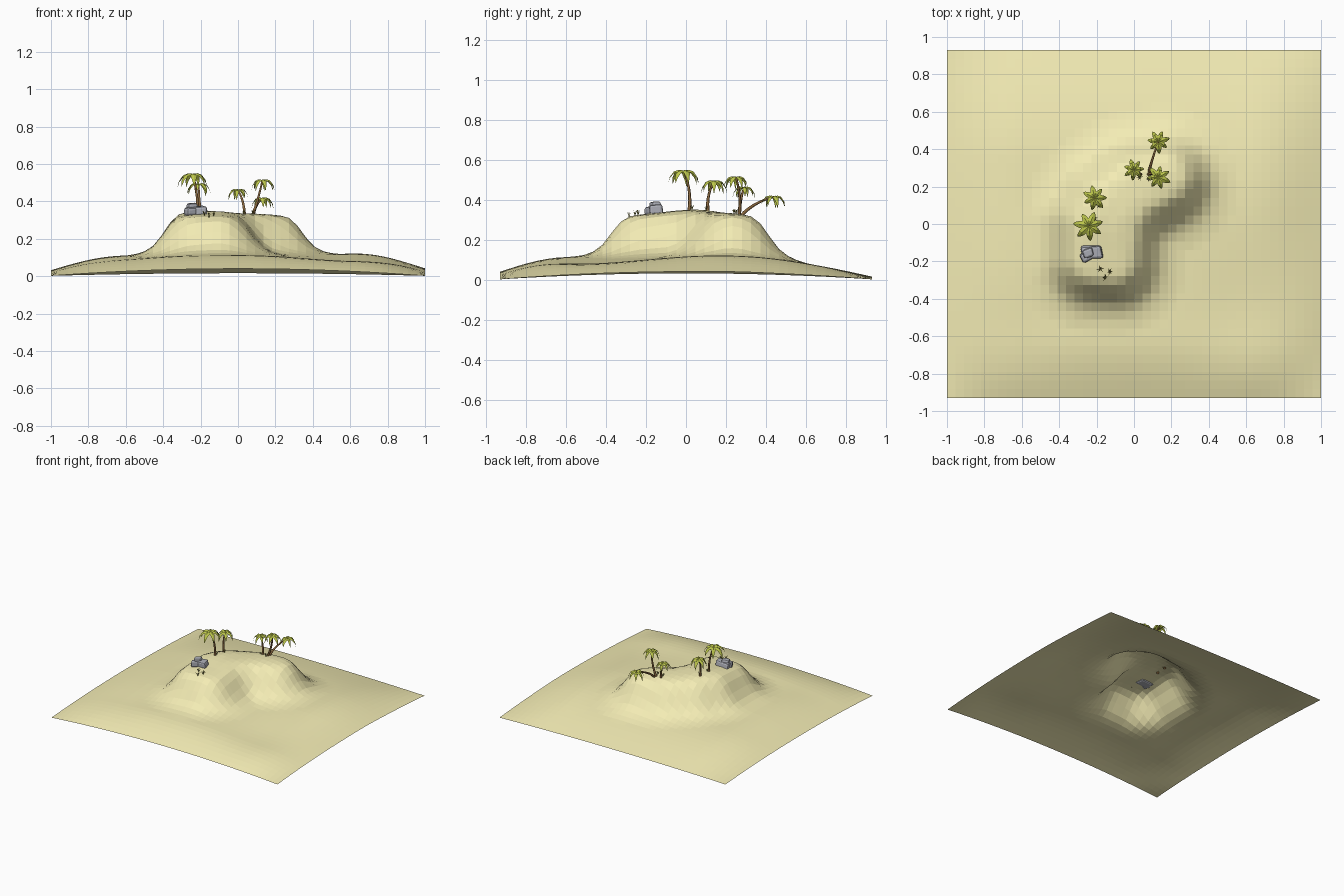
import bpy, bmesh, math, random
from mathutils import Vector

if "Cube" in bpy.data.objects:
    bpy.data.objects.remove(bpy.data.objects["Cube"])

random.seed(4)


def material(name, rgb):
    m = bpy.data.materials.new(name)
    m.diffuse_color = (*rgb, 1)
    m.use_nodes = True
    m.node_tree.nodes["Principled BSDF"].inputs["Base Color"].default_value = m.diffuse_color
    return m


SAND = material("sand", (0.90, 0.84, 0.46))
BARK = material("bark", (0.26, 0.14, 0.05))
LEAF = material("leaf", (0.50, 0.56, 0.07))
STONE = material("stone", (0.42, 0.43, 0.48))
GRASS = material("grass", (0.30, 0.28, 0.06))


def finish(bm, name, mat, smooth=False):
    me = bpy.data.meshes.new(name)
    bm.to_mesh(me)
    bm.free()
    me.materials.append(mat)
    for p in me.polygons:
        p.use_smooth = smooth
    ob = bpy.data.objects.new(name, me)
    bpy.context.collection.objects.link(ob)
    return ob


# Terrain height: low dune sheet plus a bent, flat-topped hill
SPINE = [Vector(p) for p in ((-0.22, -0.19), (-0.11, -0.2), (-0.09, 0.0), (0.0, 0.14), (0.17, 0.235),
                             (0.0, 0.21), (-0.15, 0.11), (-0.22, 0.0), (-0.22, -0.19))]
PROFILE = [(0, 1), (0.06, 0.985), (0.1, 0.95), (0.14, 0.8), (0.18, 0.54), (0.22, 0.29),
           (0.26, 0.14), (0.31, 0.05), (0.38, 0), (9, 0)]


def spine_distance(p):
    best = 9
    for a, b in zip(SPINE, SPINE[1:]):
        t = max(0, min(1, (p - a).dot(b - a) / (b - a).length_squared))
        best = min(best, (p - a.lerp(b, t)).length)
    return best


def ramp(d):
    for (d0, h0), (d1, h1) in zip(PROFILE, PROFILE[1:]):
        if d <= d1:
            return h0 + (h1 - h0) * (d - d0) / (d1 - d0)


def gauss(x, y, cx, cy, r):
    return math.exp(-((x - cx) ** 2 + (y - cy) ** 2) / r ** 2)


def ease(t):
    return math.sin(math.pi / 2 * max(0, min(1, t)))


def height(x, y):
    u, v = 1 - x * x, 1 - (y / 0.93) ** 2
    f = ease((1 - abs(x)) / 0.4) * ease((0.93 - abs(y)) / (0.6 if y > 0 else 0.35))
    z = 0.002 + 0.038 * (u + v - u * v) + 0.075 * f
    z -= f * (0.03 * gauss(x, y, 0.6, -0.5, 0.35) + 0.02 * gauss(x, y, -0.7, -0.65, 0.3))
    z -= 0.026 * u * max(0, y) + 0.008 * v * max(0, -x)
    z += 0.012 * gauss(x, y, 0.7, 0.2, 0.25)
    top = 0.322 + 0.03 * gauss(x, y, -0.18, 0.03, 0.2) + 0.01 * gauss(x, y, 0.1, 0.2, 0.15)
    return z + (top - z) * ramp(spine_distance(Vector((x, y))))


bm = bmesh.new()
bmesh.ops.create_grid(bm, x_segments=44, y_segments=40, size=1)
for v in bm.verts:
    v.co.y *= 0.93
    v.co.z = height(v.co.x, v.co.y)
finish(bm, "sand_island", SAND)


def tube(bm, pts, radii, n):
    rings = []
    for i, p in enumerate(pts):
        d = (pts[min(i + 1, len(pts) - 1)] - pts[max(i - 1, 0)]).normalized()
        a = d.cross(Vector((1, 0, 0))).normalized()
        b = d.cross(a)
        rings.append([bm.verts.new(p + radii[i] * (a * math.cos(k * math.tau / n) + b * math.sin(k * math.tau / n)))
                      for k in range(n)])
    for r, s in zip(rings, rings[1:]):
        for k in range(n):
            bm.faces.new((r[k], r[(k + 1) % n], s[(k + 1) % n], s[k]))
    bm.faces.new(rings[-1])


# Drooping pointed frond: folded strip along an arc
def frond(bm, c, ang, length, droop):
    out = Vector((math.cos(ang), math.sin(ang), 0))
    side = Vector((-out.y, out.x, 0))
    rows = []
    for t, w in ((0, 0.15), (0.25, 0.23), (0.5, 0.2), (0.78, 0.11), (1, 0.01)):
        w *= length
        p = c + out * length * math.sin(t * 1.35) + Vector((0, 0, 0.05 * t - (droop + 0.05) * t * t))
        low = Vector((0, 0, -w * 0.5))
        rows.append([bm.verts.new(q) for q in (p - side * w + low, p, p + side * w + low)])
    for r, s in zip(rows, rows[1:]):
        for k in (0, 1):
            bm.faces.new((r[k], s[k], s[k + 1], r[k + 1]))


# Palm: base xy, crown point, mid control point
def palm(name, base, crown, mid, size, turn):
    b = Vector((*base, height(*base) - 0.01))
    c, m = Vector(crown), Vector(mid)
    pts = [b * (1 - t) ** 2 + m * 2 * t * (1 - t) + c * t * t for t in [i / 7 for i in range(8)]]
    bm = bmesh.new()
    tube(bm, pts, [0.009 - 0.0006 * i for i in range(8)], 6)
    finish(bm, name + "_trunk", BARK, True)
    bm = bmesh.new()
    for k in range(7):
        frond(bm, c, turn + k * math.tau / 7, size * random.uniform(0.88, 1.05), size * random.uniform(0.7, 0.95))
    finish(bm, name + "_fronds", LEAF)


palm("tall_palm", (-0.215, 0.015), (-0.24, -0.01, 0.545), (-0.215, 0.03, 0.44), 0.085, 0.3)
palm("side_palm", (-0.20, 0.11), (-0.21, 0.14, 0.492), (-0.21, 0.10, 0.42), 0.068, 0.9)
palm("small_palm", (0.035, 0.265), (0.0, 0.29, 0.46), (0.035, 0.27, 0.40), 0.058, 0.1)
palm("upright_palm", (0.075, 0.265), (0.13, 0.25, 0.512), (0.11, 0.28, 0.41), 0.068, 0.5)
palm("leaning_palm", (0.08, 0.275), (0.13, 0.44, 0.415), (0.09, 0.33, 0.385), 0.064, 1.2)


# Rocks: chipped bevelled blocks
def rock(name, loc, size, turn):
    bpy.ops.mesh.primitive_cube_add(size=1, location=loc, rotation=(0.08, -0.06, turn))
    ob = bpy.context.object
    ob.name = name
    for v in ob.data.vertices:
        v.co = Vector([v.co[i] * size[i] * random.uniform(0.85, 1.1) for i in range(3)])
    ob.data.materials.append(STONE)
    mod = ob.modifiers.new("chipped", 'BEVEL')
    mod.width, mod.segments = 0.012, 2
    return ob


rock("flat_rock", (-0.225, -0.15, 0.347), (0.11, 0.07, 0.05), 0.05)
rock("top_rock", (-0.245, -0.155, 0.372), (0.06, 0.05, 0.04), 0.3)
rock("left_rock", (-0.255, -0.175, 0.346), (0.06, 0.055, 0.045), 0.5)


# Grass tufts
def tuft(name, x, y, size):
    bm = bmesh.new()
    c = Vector((x, y, height(x, y) - 0.002))
    for k in range(6):
        a = k * math.tau / 6 + random.uniform(-0.3, 0.3)
        out, side = Vector((math.cos(a), math.sin(a), 0)), Vector((-math.sin(a), math.cos(a), 0))
        h = size * random.uniform(0.7, 1.1)
        m = c + out * h * 0.3 + Vector((0, 0, h * 0.8))
        q = [bm.verts.new(p) for p in (c - side * 0.002, c + side * 0.002, m + side * 0.002, m - side * 0.002,
                                       m + out * h * 0.45)]
        bm.faces.new(q[:4])
        bm.faces.new((q[3], q[2], q[4]))
    finish(bm, name, GRASS)


for i, (x, y) in enumerate([(-0.18, -0.24), (-0.13, -0.255), (-0.155, -0.285),
                            (-0.21, 0.03), (-0.19, 0.10), (0.03, 0.25), (0.08, 0.24)]):
    tuft(f"grass_tuft_{i + 1}", x, y, 0.03)
